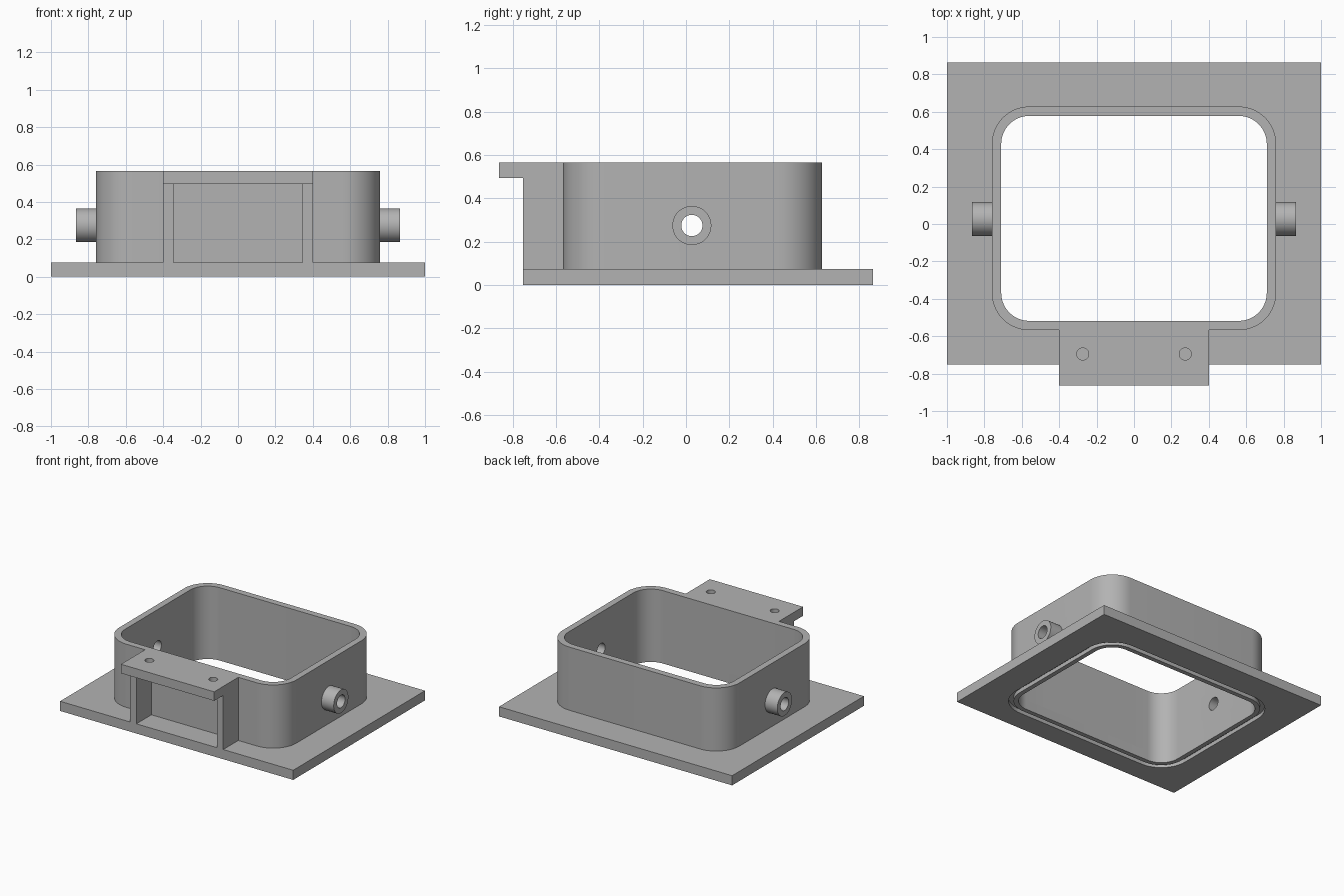
import bpy, bmesh, math
from mathutils import Matrix

if "Cube" in bpy.data.objects:
    bpy.data.objects.remove(bpy.data.objects["Cube"], do_unlink=True)

grey = bpy.data.materials.new("plain_grey")
grey.use_nodes = True
colour = (0.45, 0.45, 0.45, 1)
grey.diffuse_color = colour
grey.node_tree.nodes["Principled BSDF"].inputs["Base Color"].default_value = colour

TOP, PLATE = 0.565, 0.075      # overall height, base plate thickness
CY = 0.03                      # middle of the frame in y
CORE_X, CORE_Y = 0.56, 0.398   # corner arc centres, from the middle of the frame
FRONT = -0.752                 # front edge of the base plate


def make(name, bm):
    bmesh.ops.recalc_face_normals(bm, faces=bm.faces)
    mesh = bpy.data.meshes.new(name)
    bm.to_mesh(mesh)
    bm.free()
    mesh.materials.append(grey)
    obj = bpy.data.objects.new(name, mesh)
    bpy.context.collection.objects.link(obj)
    return obj


def prism(name, outline, z0, z1):
    bm = bmesh.new()
    face = bm.faces.new([bm.verts.new((x, y, z0)) for x, y in outline])
    top = bmesh.ops.extrude_face_region(bm, geom=[face])["geom"]
    bmesh.ops.translate(bm, vec=(0, 0, z1 - z0),
                        verts=[v for v in top if isinstance(v, bmesh.types.BMVert)])
    return make(name, bm)


def box(name, x0, x1, y0, y1, z0, z1):
    return prism(name, [(x0, y0), (x1, y0), (x1, y1), (x0, y1)], z0, z1)


def rounded(name, radius, z0, z1, steps=14):
    """Rounded rectangle offset by radius from the frame's corner centres."""
    outline = []
    for i, (sx, sy) in enumerate([(1, 1), (-1, 1), (-1, -1), (1, -1)]):
        for k in range(steps + 1):
            a = (i + k / steps) * math.pi / 2
            outline.append((sx * CORE_X + radius * math.cos(a),
                            CY + sy * CORE_Y + radius * math.sin(a)))
    return prism(name, outline, z0, z1)


def cylinder(name, radius, length, centre, along_x=False):
    bm = bmesh.new()
    turn = Matrix.Rotation(math.pi / 2 if along_x else 0, 4, "Y")
    bmesh.ops.create_cone(bm, cap_ends=True, segments=48, radius1=radius, radius2=radius,
                          depth=length, matrix=Matrix.Translation(centre) @ turn)
    return make(name, bm)


def combine(obj, other, operation):
    mod = obj.modifiers.new(operation, "BOOLEAN")
    mod.operation, mod.solver, mod.object = operation, "EXACT", other
    bpy.context.view_layer.objects.active = obj
    bpy.ops.object.modifier_apply(modifier=mod.name)
    bpy.data.objects.remove(other, do_unlink=True)


def smooth(obj):
    bpy.ops.object.select_all(action="DESELECT")
    obj.select_set(True)
    bpy.context.view_layer.objects.active = obj
    bpy.ops.object.shade_smooth_by_angle(angle=math.radians(30))


# Base plate with the opening and a seal groove underneath
base = box("base_plate", -1, 1, FRONT, 0.863, 0, PLATE)
groove = rounded("groove_cutter", 0.22, -0.1, 0.03)
combine(groove, rounded("groove_core", 0.185, -0.2, 0.1), "DIFFERENCE")
combine(base, groove, "DIFFERENCE")
combine(base, rounded("opening_cutter", 0.15, -0.1, 0.2), "DIFFERENCE")

# Frame wall with the front shelf and its two supports
frame = rounded("frame_wall", 0.2, PLATE, TOP)
combine(frame, box("shelf", -0.4, 0.4, -0.863, -0.45, 0.495, TOP), "UNION")
for x in (-0.4, 0.345):
    combine(frame, box("support", x, x + 0.055, FRONT, -0.45, PLATE, 0.53), "UNION")
combine(frame, rounded("inside_cutter", 0.15, 0, 1), "DIFFERENCE")
for side in (-1, 1):
    combine(frame, cylinder("screw_hole", 0.032, 0.4, (side * 0.274, -0.695, 0.53)),
            "DIFFERENCE")

# Side spouts, bored through the wall
parts = [base, frame]
for side, name in ((1, "left_spout"), (-1, "right_spout")):
    spout = cylinder(name, 0.09, 0.125, (side * 0.8025, CY - 0.003, 0.275), True)
    for part in (spout, frame):
        combine(part, cylinder("bore", 0.049, 0.6, (side * 0.8, CY - 0.003, 0.275), True),
                "DIFFERENCE")
    parts.append(spout)

for part in parts:
    smooth(part)
